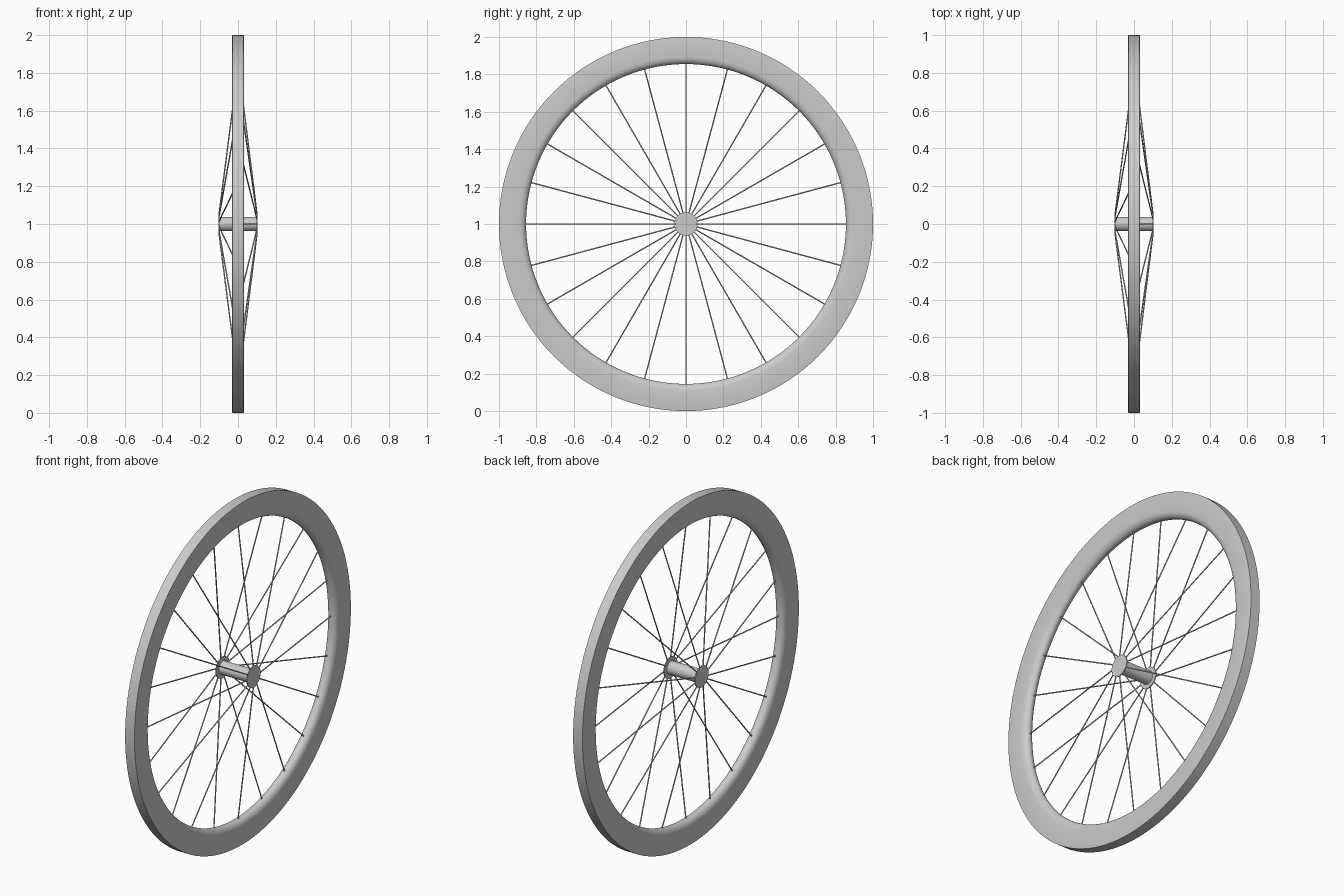
import bpy, bmesh, math
from mathutils import Vector

cube = bpy.data.objects.get("Cube")
if cube:
    bpy.data.objects.remove(cube, do_unlink=True)

CENTRE = Vector((0, 0, 1))
SPOKES = 24

grey = bpy.data.materials.new("plain grey")
grey.use_nodes = True
grey.diffuse_color = (0.6, 0.6, 0.6, 1)
grey.node_tree.nodes["Principled BSDF"].inputs["Base Color"].default_value = grey.diffuse_color


def finish(name, bm):
    bmesh.ops.remove_doubles(bm, verts=bm.verts, dist=1e-5)
    bmesh.ops.recalc_face_normals(bm, faces=bm.faces)
    mesh = bpy.data.meshes.new(name)
    bm.to_mesh(mesh)
    bm.free()
    mesh.materials.append(grey)
    mesh.shade_smooth()
    mesh.set_sharp_from_angle(angle=math.radians(35))
    obj = bpy.data.objects.new(name, mesh)
    obj.location = CENTRE
    bpy.context.collection.objects.link(obj)
    return obj


def lathe(name, profile, steps, closed):
    """Spin (x, radius) points around the axle."""
    bm = bmesh.new()
    verts = [bm.verts.new((x, 0, r)) for x, r in profile]
    edges = [bm.edges.new(pair) for pair in zip(verts, verts[1:])]
    if closed:
        edges.append(bm.edges.new((verts[-1], verts[0])))
    bmesh.ops.spin(bm, geom=verts + edges, axis=(1, 0, 0), cent=(0, 0, 0),
                   angle=math.tau, steps=steps, use_merge=False)
    return finish(name, bm)


# Rim: flat tread and sides, rounded inner edge
half_width, inner, shoulder = 0.032, 0.855, 0.895
rounded = [(half_width * math.cos(a), shoulder - (shoulder - inner) * math.sin(a))
           for a in (math.pi * i / 12 for i in range(13))]
tread = [(-half_width, 0.985), (-0.03, 1.0), (0.03, 1.0), (half_width, 0.985)]
lathe("rim", rounded + tread, 128, True)

# Hub: barrel with a thin flange at each end
half_hub = [(0.103, 0), (0.103, 0.062), (0.097, 0.062), (0.097, 0.038)]
lathe("hub", half_hub + [(-x, r) for x, r in reversed(half_hub)], 48, False)

# Spokes: alternate between the two flanges
for i in range(SPOKES):
    side = 1 if i % 2 == 0 else -1
    angle = math.tau * i / SPOKES
    out = Vector((0, math.cos(angle), math.sin(angle)))
    start = out * 0.057 + Vector((side * 0.1, 0, 0))
    end = out * (inner + 0.006)
    line = end - start
    bm = bmesh.new()
    bmesh.ops.create_cone(bm, cap_ends=True, segments=10, radius1=0.0035,
                          radius2=0.0035, depth=line.length)
    turn = line.to_track_quat("Z", "Y").to_matrix()
    bmesh.ops.rotate(bm, verts=bm.verts, cent=(0, 0, 0), matrix=turn)
    bmesh.ops.translate(bm, verts=bm.verts, vec=(start + end) / 2)
    finish(f"{'left' if side > 0 else 'right'}_spoke_{i // 2 + 1}", bm)
